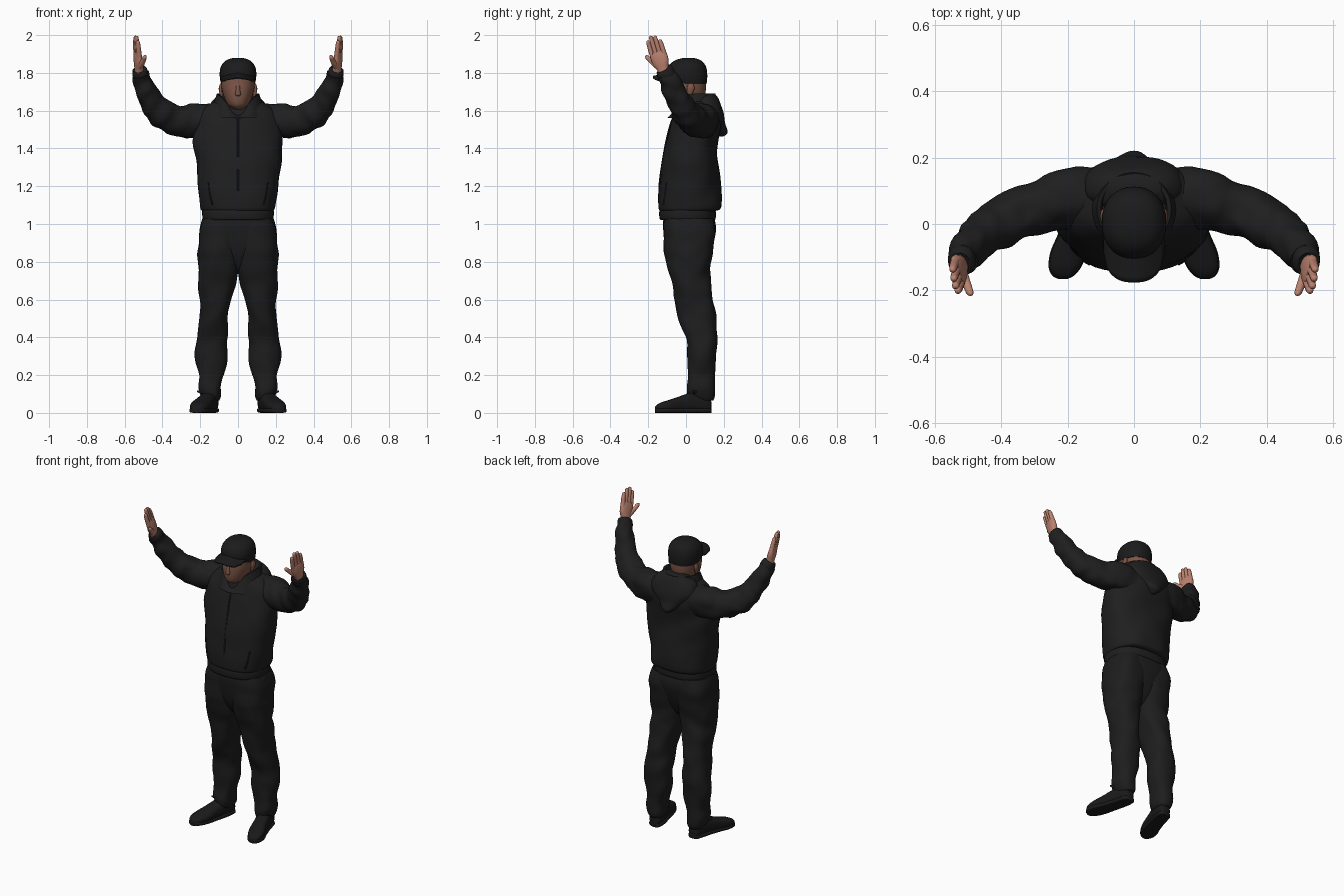
import bpy, bmesh, math
from mathutils import Vector, noise


def material(name, rgb):
    m = bpy.data.materials.new(name)
    m.diffuse_color = (*rgb, 1)
    return m


JACKET = material("jacket black", (.0135, .0135, .0135))
TRIM = material("trim black", (.011, .011, .011))
PANTS = material("trouser black", (.0125, .0125, .0125))
CAP = material("cap black", (.011, .011, .011))
SHOE = material("shoe black", (.010, .010, .010))
FACE = material("face skin", (.20, .090, .060))
HAND = material("hand skin", (.50, .225, .16))


def finish(name, bm, mat, mirror=False, angle=60):
    bmesh.ops.recalc_face_normals(bm, faces=bm.faces)
    me = bpy.data.meshes.new(name)
    bm.to_mesh(me)
    bm.free()
    ob = bpy.data.objects.new(name, me)
    bpy.context.collection.objects.link(ob)
    me.materials.append(mat)
    if mirror:
        ob.modifiers.new("mirror", 'MIRROR').use_mirror_merge = False
    bpy.ops.object.select_all(action='DESELECT')
    ob.select_set(True)
    bpy.context.view_layer.objects.active = ob
    bpy.ops.object.shade_smooth_by_angle(angle=math.radians(angle))
    return ob


def spline(st, k):
    """Catmull-Rom interpolation of station tuples, k steps per span."""
    out = []
    for i in range(len(st) - 1):
        p = [st[max(i - 1, 0)], st[i], st[i + 1], st[min(i + 2, len(st) - 1)]]
        for j in range(k):
            t = j / k
            out.append([.5 * (2*b + (c - a)*t + (2*a - 5*b + 4*c - d)*t*t + (3*b - a - 3*c + d)*t**3)
                        for a, b, c, d in zip(*p)])
    return out + [list(st[-1])]


def loft(name, stations, mat, mirror=False, axes=None, n=32, e=2.2, k=4, folds=0.0, freq=12):
    """Skin superellipse rings; a station is (x, y, z, radius a, radius b)."""
    st = spline(stations, k)
    bm = bmesh.new()
    rings = []
    for i, s in enumerate(st):
        c = Vector(s[:3])
        if axes:
            a, b = Vector(axes[0]), Vector(axes[1])
        else:
            t = (Vector(st[min(i + 1, len(st) - 1)][:3]) - Vector(st[max(i - 1, 0)][:3])).normalized()
            a = Vector((0, 1, 0)).cross(t).normalized()
            b = t.cross(a)
        ring = []
        for j in range(n):
            q = 2 * math.pi * j / n
            cu, cv = math.cos(q), math.sin(q)
            off = a * math.copysign(abs(cu) ** (2 / e), cu) * s[3] + b * math.copysign(abs(cv) ** (2 / e), cv) * s[4]
            p = c + off
            if folds:
                p += off.normalized() * folds * noise.noise(Vector((p.x + p.z * .5, p.y, p.z * .8)) * freq)
            ring.append(bm.verts.new(p))
        rings.append(ring)
    for r0, r1 in zip(rings, rings[1:]):
        for j in range(n):
            bm.faces.new((r0[j], r0[(j + 1) % n], r1[(j + 1) % n], r1[j]))
    bm.faces.new(rings[0])
    bm.faces.new(rings[-1])
    return finish(name, bm, mat, mirror)


FLAT = ((1, 0, 0), (0, 1, 0))


def body(name, rows, mat, **kw):
    """Horizontal rings given as (z, x inner, x outer, y front, y back)."""
    return loft(name, [((a + b) / 2, (f + g) / 2, z, (b - a) / 2, (g - f) / 2) for z, a, b, f, g in rows],
                mat, axes=FLAT, **kw)


def centred(name, rows, mat, **kw):
    return body(name, [(z, -w, w, f, g) for z, w, f, g in rows], mat, **kw)


# Jacket body with gathered hem
centred("jacket_body", [(1.07, .188, -.138, .155), (1.09, .198, -.148, .184), (1.2, .207, -.142, .181),
                        (1.33, .226, -.125, .170), (1.44, .240, -.105, .170), (1.52, .228, -.085, .182),
                        (1.58, .205, -.065, .182), (1.625, .165, -.045, .172), (1.655, .11, -.02, .155)],
        JACKET, n=48, e=2.4, k=6, folds=.010, freq=9)
centred("jacket_hem", [(1.02, .18, -.132, .15), (1.03, .187, -.14, .157), (1.06, .19, -.142, .158),
                       (1.08, .187, -.138, .155)], JACKET, n=48, e=2.4)

# Hood hanging in a V over the upper back
centred("hood", [(1.462, .012, .12, .195), (1.485, .042, .10, .218), (1.53, .095, .08, .206),
                 (1.585, .145, .05, .198), (1.635, .145, .04, .185), (1.67, .115, .05, .168),
                 (1.69, .075, .08, .15)], JACKET, n=36, e=2.35, k=5, folds=.008, freq=14)

# Standing collar, open in a V at the front
bm = bmesh.new()
N, prev = 48, None
profile = [(.150, .0), (.135, .45), (.112, 1), (.100, .97), (.085, .3)]
for r, h in profile:
    ring = []
    for j in range(N):
        q = 2 * math.pi * j / N
        front = max(0, -math.sin(q))
        top = 1.69 - .02 * front - .095 * front ** 6
        ring.append(bm.verts.new((r * math.cos(q), .045 + r * .98 * math.sin(q), 1.56 + (top - 1.56) * h)))
    if prev:
        for j in range(N):
            bm.faces.new((prev[j], prev[(j + 1) % N], ring[(j + 1) % N], ring[j]))
    prev = ring
finish("collar", bm, JACKET)

# Zip and pocket slits
loft("zip", [(0, -.140, 1.08, .005, .004), (0, -.142, 1.2, .005, .004), (0, -.125, 1.33, .005, .004),
             (0, -.105, 1.44, .005, .004), (0, -.085, 1.52, .005, .004), (0, -.067, 1.57, .005, .004)],
     JACKET, axes=FLAT, n=8)
loft("pocket_slit", [(.135, -.117, 1.10, .004, .008), (.15, -.108, 1.16, .004, .008),
                     (.157, -.1, 1.22, .004, .008)], TRIM, mirror=True, axes=FLAT, n=8)

# Raised sleeves and cuffs
loft("sleeve", [(.10, .09, 1.54, .085, .08), (.2, .08, 1.548, .092, .088), (.28, .056, 1.541, .086, .080),
                (.36, .025, 1.560, .079, .073), (.42, -.008, 1.60, .075, .070), (.47, -.045, 1.67, .060, .064),
                (.501, -.078, 1.74, .050, .055), (.517, -.106, 1.795, .041, .046)],
     JACKET, mirror=True, n=36, k=6, folds=.012, freq=15)
loft("cuff", [(.514, -.100, 1.78, .041, .045), (.518, -.108, 1.80, .042, .047), (.520, -.114, 1.818, .038, .043),
              (.521, -.116, 1.822, .028, .034)], JACKET, mirror=True)

# Hands: palm, four fingers and thumb
wrist = Vector((.521, -.113, 1.79))
along = Vector((.020, -.066, .21)).normalized()
wide = Vector((.25, .90, .27))
wide = (wide - along * wide.dot(along)).normalized()
thick = along.cross(wide)


def hand_part(name, points, e=2.2):
    """Points are (distance along, offset across, half width, half thickness)."""
    loft(name, [(*(wrist + along * d + wide * s), w, h) for d, s, w, h in points], HAND,
         mirror=True, axes=(wide, thick), n=14, e=e, k=3)


hand_part("palm", [(0, 0, .028, .023), (.035, 0, .032, .023), (.07, 0, .045, .022),
                   (.105, 0, .047, .018), (.13, 0, .041, .012)], e=2.4)
for i, (s, tip) in enumerate([(-.033, .200), (-.011, .220), (.011, .214), (.032, .188)]):
    hand_part("finger_%d" % (i + 1), [(.10, s, .0125, .014), (.15, s * 1.02, .0122, .0125),
                                      (tip - .012, s, .0105, .0105), (tip - .003, s, .007, .007),
                                      (tip, s, .002, .002)])
loft("thumb", [(.524, -.130, 1.825, .018, .022), (.512, -.165, 1.848, .017, .017), (.500, -.190, 1.868, .013, .013),
               (.494, -.207, 1.884, .011, .011), (.492, -.214, 1.892, .004, .004)],
     HAND, mirror=True, axes=((1, 0, 0), (0, .65, .75)), n=14)

# Head, nose and ears
centred("head", [(1.52, .06, -.015, .10), (1.59, .057, -.02, .095), (1.612, .038, -.075, .09),
                 (1.63, .056, -.096, .09), (1.665, .072, -.104, .098), (1.71, .085, -.104, .105),
                 (1.75, .089, -.1, .106), (1.79, .088, -.097, .105)], FACE, e=2.15)
loft("nose", [(0, -.098, 1.677, .008, .005), (0, -.105, 1.684, .015, .012), (0, -.102, 1.71, .011, .011),
              (0, -.097, 1.745, .009, .005)], FACE, axes=FLAT, n=16)
loft("ear", [(.083, .015, 1.675, .006, .008), (.090, .02, 1.69, .008, .015), (.093, .025, 1.72, .009, .02),
             (.088, .025, 1.745, .006, .012)], FACE, mirror=True, axes=FLAT, n=16)

# Cap crown and peak
centred("cap_crown", [(1.74, .089, -.075, .108), (1.765, .095, -.098, .112), (1.80, .097, -.104, .112),
                      (1.835, .090, -.092, .105), (1.862, .069, -.065, .085), (1.876, .038, -.028, .055),
                      (1.88, .008, .005, .02)], CAP, e=2.2)
bm = bmesh.new()
bmesh.ops.create_grid(bm, x_segments=16, y_segments=8, size=1)
for v in bm.verts:
    u, t = v.co.x, (v.co.y + 1) / 2
    edge = -.085 - .09 * math.sqrt(max(0, 1 - abs(u) ** 2.6))
    y = -.045 * (1 - t) + edge * t
    v.co = (u * .088, y, 1.795 - .035 * u * u + .20 * (y + .09))
brim = finish("cap_peak", bm, CAP)
sol = brim.modifiers.new("thickness", 'SOLIDIFY')
sol.thickness, sol.offset = .012, 0

# Trousers: a filler between two overlapping legs
centred("trouser_hips", [(.735, .02, -.02, .05), (.77, .06, -.06, .09), (.85, .14, -.100, .128),
                         (.95, .195, -.118, .157), (1.01, .195, -.122, .155), (1.05, .175, -.11, .14)],
        PANTS, n=40, e=2.4)
body("trouser_leg", [(.065, .105, .185, .03, .14), (.085, .095, .197, .012, .15), (.13, .088, .205, .0, .152),
                     (.2, .076, .209, .012, .155), (.3, .058, .225, .01, .160), (.4, .052, .217, .0, .165),
                     (.5, .055, .200, -.042, .158), (.6, .036, .202, -.062, .142), (.7, .008, .207, -.082, .128),
                     (.78, -.008, .21, -.1, .125), (.86, -.015, .212, -.115, .142), (.95, -.015, .205, -.122, .158),
                     (1.03, -.01, .185, -.112, .145)],
     PANTS, mirror=True, n=36, e=2.4, k=6, folds=.010, freq=12)
loft("ankle_tab", [(.185, .05, .105, .012, .010), (.205, .045, .112, .010, .008), (.218, .04, .115, .004, .004)],
     PANTS, mirror=True, axes=((0, 1, 0), (0, 0, 1)), n=10)

# Shoes, toes turned out: (x, y, half width, height)
last = [(.140, .134, .020, .055), (.142, .122, .036, .085), (.148, .08, .043, .105), (.160, .03, .045, .105),
        (.178, -.03, .048, .085), (.196, -.085, .053, .066), (.208, -.130, .046, .052), (.213, -.155, .030, .038),
        (.214, -.165, .012, .025)]
SECTION = ((1, 0, 0), (0, 0, 1))
loft("shoe_upper", [(x, y, h / 2 + .004, w, h / 2) for x, y, w, h in last], SHOE, mirror=True, axes=SECTION, e=2.6)
loft("shoe_sole", [(x, y, .013, w + .003, .013) for x, y, w, h in last], TRIM, mirror=True, axes=SECTION, e=4)
